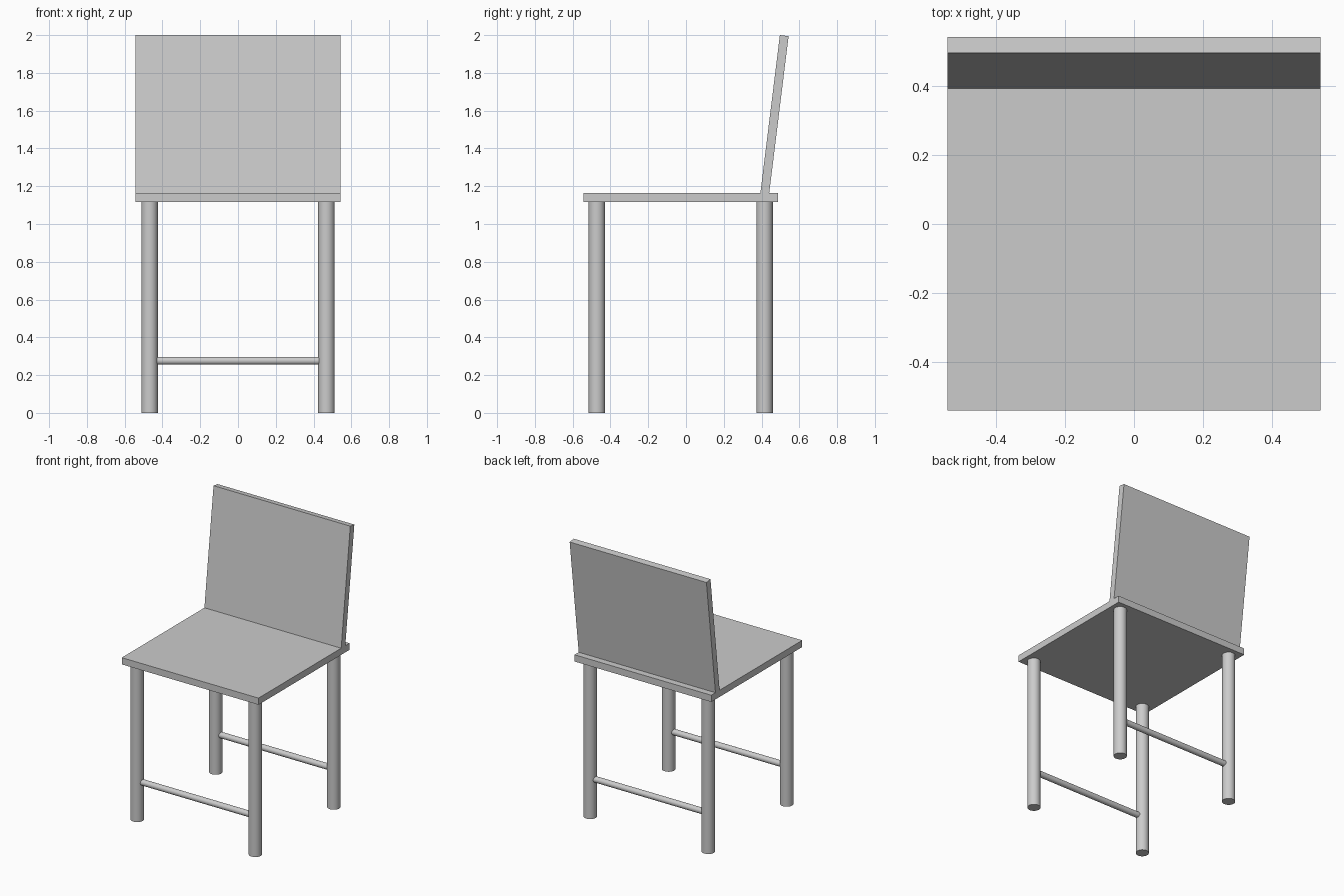
import bpy
import math

if "Cube" in bpy.data.objects:
    bpy.data.objects.remove(bpy.data.objects["Cube"])

HALF_W = 0.542            # half width of seat and backrest
SEAT_BOTTOM, SEAT_TOP = 1.117, 1.165
LEG_X, LEG_R = 0.468, 0.0435
LEG_ROWS = {"front": -0.472, "back": 0.416}
BAR_Z, BAR_R = 0.276, 0.021


def slab(name, profile):
    """Extrude a side profile of (y, z) points across the chair's width."""
    n = len(profile)
    verts = [(x, y, z) for x in (-HALF_W, HALF_W) for y, z in profile]
    faces = [tuple(range(n))[::-1], tuple(range(n, 2 * n))]
    faces += [(i, (i + 1) % n, (i + 1) % n + n, i + n) for i in range(n)]
    mesh = bpy.data.meshes.new(name)
    mesh.from_pydata(verts, [], faces)
    obj = bpy.data.objects.new(name, mesh)
    bpy.context.collection.objects.link(obj)
    return obj


def rod(name, radius, length, location, rotation=(0, 0, 0)):
    bpy.ops.mesh.primitive_cylinder_add(vertices=48, radius=radius, depth=length,
                                        location=location, rotation=rotation)
    obj = bpy.context.object
    obj.name = name
    bpy.ops.object.shade_smooth_by_angle(angle=math.radians(30))
    return obj


# Flat seat
slab("seat", [(-0.542, SEAT_BOTTOM), (0.488, SEAT_BOTTOM),
              (0.488, SEAT_TOP), (-0.542, SEAT_TOP)])

# Backrest leaning backwards, its foot set slightly into the seat
slab("backrest", [(0.393, 1.158), (0.439, 1.152), (0.543, 1.994), (0.497, 2.0)])

# Legs, with one crossbar joining each left and right pair
for row, y in LEG_ROWS.items():
    for side, sign in (("left", -1), ("right", 1)):
        rod(f"{row}_{side}_leg", LEG_R, SEAT_BOTTOM,
            (sign * LEG_X, y, SEAT_BOTTOM / 2))
    rod(f"{row}_crossbar", BAR_R, 2 * (LEG_X - 0.025), (0, y, BAR_Z),
        (0, math.pi / 2, 0))
